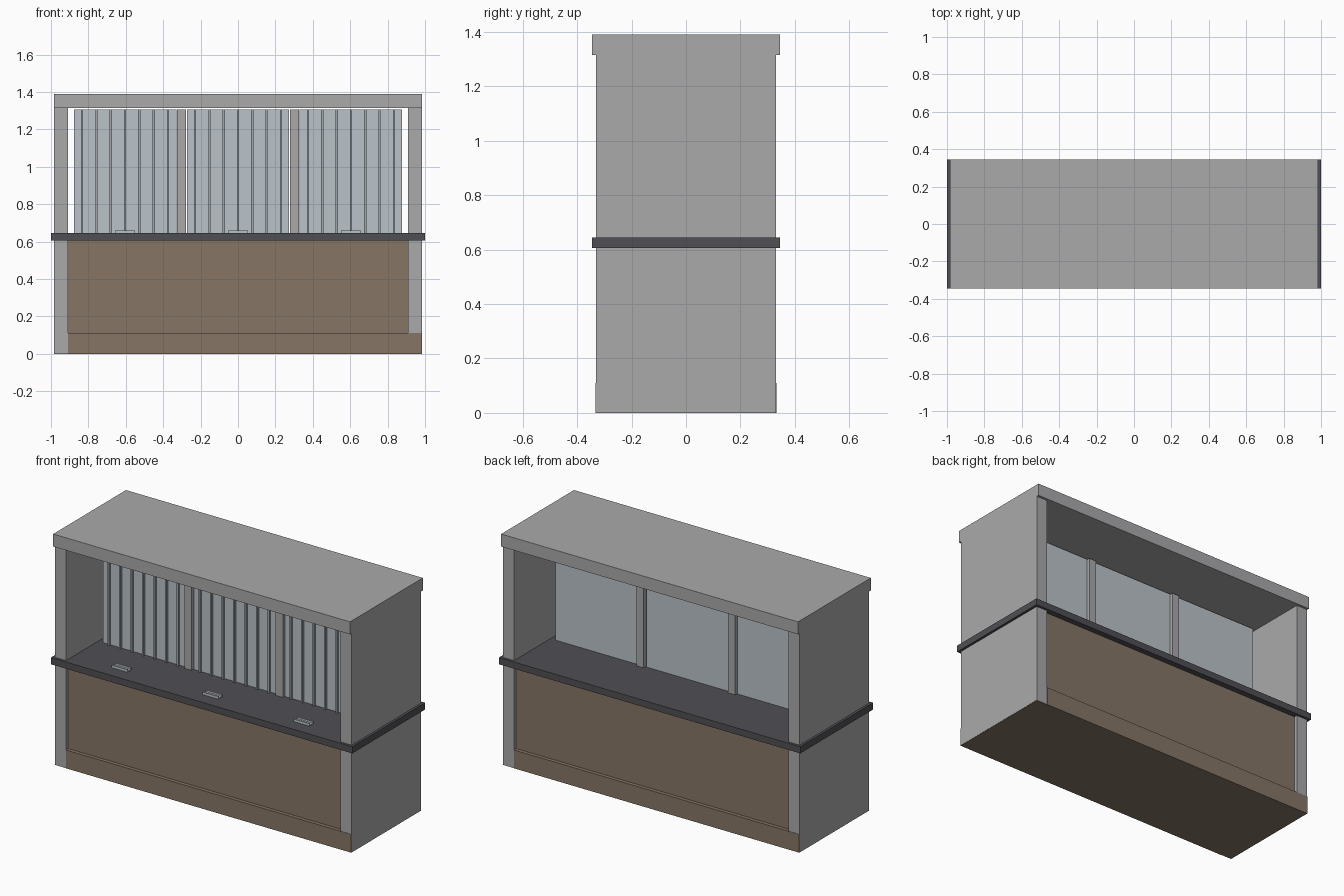
import bpy
import bmesh
from mathutils import Vector

cube = bpy.data.objects.get("Cube")
if cube:
    bpy.data.objects.remove(cube, do_unlink=True)


def material(name, r, g, b):
    m = bpy.data.materials.new(name)
    m.use_nodes = True
    m.diffuse_color = (r, g, b, 1)
    m.node_tree.nodes["Principled BSDF"].inputs["Base Color"].default_value = (r, g, b, 1)
    return m


grey = material("wall grey", 0.40, 0.40, 0.41)
brown = material("wood brown", 0.24, 0.18, 0.13)
dark = material("counter dark grey", 0.08, 0.08, 0.09)
glass = material("pale blue glass", 0.50, 0.55, 0.59)
metal = material("metal grey", 0.36, 0.38, 0.40)


def boxes(name, mat, *ranges):
    """One object made of boxes, each given as x, y and z ranges."""
    bm = bmesh.new()
    for r in ranges:
        low, high = Vector(a[0] for a in r), Vector(a[1] for a in r)
        verts = bmesh.ops.create_cube(bm, size=1)["verts"]
        for v in verts:
            v.co = (low + high) / 2 + v.co * (high - low)
    mesh = bpy.data.meshes.new(name)
    bm.to_mesh(mesh)
    bm.free()
    mesh.materials.append(mat)
    obj = bpy.data.objects.new(name, mesh)
    bpy.context.collection.objects.link(obj)
    return obj


WALL_IN, WALL_OUT, DEPTH = 0.91, 0.985, 0.33
COUNTER_Z, ROOF_Z, WINDOW_TOP = 0.645, 1.315, 1.305

# Shell: side walls, roof and counter
for name, side in (("left_wall", 1), ("right_wall", -1)):
    x = sorted((side * WALL_IN, side * WALL_OUT))
    boxes(name, grey, (x, (-DEPTH, DEPTH), (0.002, ROOF_Z)))
boxes("roof", grey, ((-WALL_OUT, WALL_OUT), (-0.345, 0.345), (ROOF_Z, 1.39)))
boxes("counter", dark, ((-1, 1), (-0.345, 0.345), (0.605, COUNTER_Z)))

# Wooden base: recessed panels, floor and a skirting along both long sides
boxes("base_panels", brown, ((-WALL_IN, WALL_IN), (-0.31, 0.31), (0.01, 0.605)))
boxes("base_floor", brown, ((-0.984, 0.984), (-DEPTH, DEPTH), (0, 0.004)))
boxes("front_skirting", brown, ((-WALL_IN, 0.984), (-0.332, -0.3), (0, 0.11)))
boxes("back_skirting", brown, ((-0.984, WALL_IN), (0.3, 0.332), (0, 0.11)))

# Mullions between the three windows
for name, x in (("left_mullion", 0.303), ("right_mullion", -0.303)):
    boxes(name, grey, ((x - 0.024, x + 0.024), (-0.042, 0.002), (COUNTER_Z, WINDOW_TOP)))

# Windows, each with a pane, a grille of seven bars and a small tray
for label, x in (("right", -0.604), ("middle", 0), ("left", 0.604)):
    boxes(label + "_pane", glass,
          ((x - 0.274, x + 0.274), (-0.025, -0.015), (COUNTER_Z, WINDOW_TOP)))
    bars = [x + i * 0.0765 for i in range(-3, 4)]
    boxes(label + "_grille", metal,
          *[((b - 0.006, b + 0.006), (-0.04, -0.028), (COUNTER_Z, WINDOW_TOP)) for b in bars])
    x0, x1, y0, y1 = x - 0.053, x + 0.053, -0.262, -0.222
    boxes(label + "_tray", glass,
          ((x0, x1), (y0, y1), (COUNTER_Z, 0.65)),
          ((x0, x1), (y0, y0 + 0.007), (0.65, 0.66)),
          ((x0, x1), (y1 - 0.007, y1), (0.65, 0.66)))
